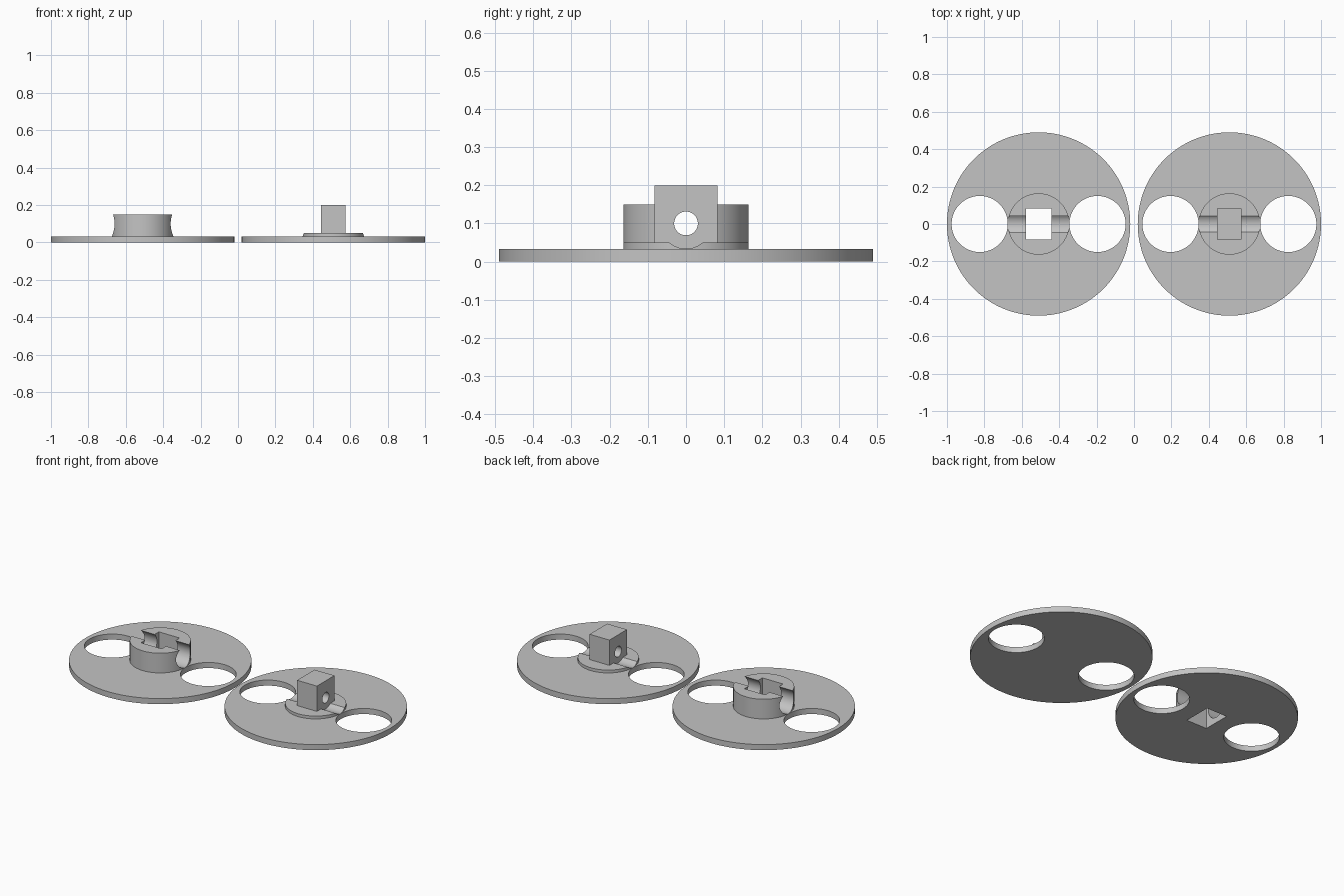
import bpy
import math

cube = bpy.data.objects.get("Cube")
if cube:
    bpy.data.objects.remove(cube, do_unlink=True)

grey = bpy.data.materials.new("plain grey")
grey.use_nodes = True
colour = (0.55, 0.55, 0.55, 1)
grey.diffuse_color = colour
grey.node_tree.nodes["Principled BSDF"].inputs["Base Color"].default_value = colour

PLATE_TOP = 0.033
BORE_Z = 0.1


def upright(name, x, radius, z0, z1):
    bpy.ops.mesh.primitive_cylinder_add(vertices=128, radius=radius, depth=z1 - z0,
                                        location=(x, 0, (z0 + z1) / 2))
    ob = bpy.context.object
    ob.name = name
    return ob


def along_x(name, x, radius, length):
    bpy.ops.mesh.primitive_cylinder_add(vertices=64, radius=radius, depth=length,
                                        location=(x, 0, BORE_Z),
                                        rotation=(0, math.pi / 2, 0))
    ob = bpy.context.object
    ob.name = name
    return ob


def block(name, x, width, depth, z0, z1):
    bpy.ops.mesh.primitive_cube_add(size=1, location=(x, 0, (z0 + z1) / 2))
    ob = bpy.context.object
    ob.name = name
    ob.scale = (width, depth, z1 - z0)
    bpy.ops.object.transform_apply(location=False, rotation=False, scale=True)
    return ob


def combine(target, tool, operation):
    mod = target.modifiers.new(operation.lower(), 'BOOLEAN')
    mod.operation = operation
    mod.solver = 'EXACT'
    mod.object = tool
    bpy.ops.object.select_all(action='DESELECT')
    bpy.context.view_layer.objects.active = target
    target.select_set(True)
    bpy.ops.object.modifier_apply(modifier=mod.name)
    bpy.data.objects.remove(tool, do_unlink=True)


def grooved_disc(name, x, hub_top):
    # Round plate with a hub, two finger holes and a round channel across the hub
    disc = upright(name, x, 0.49, 0, PLATE_TOP)
    combine(disc, upright("hub", x, 0.164, 0.01, hub_top), 'UNION')
    for side in (-1, 1):
        combine(disc, upright("hole", x + side * 0.315, 0.15, -0.1, 0.3), 'DIFFERENCE')
    combine(disc, along_x("channel", x, 0.0662, 0.5), 'DIFFERENCE')
    return disc


# Socket half: tall hub with a rectangular through-hole
socket = grooved_disc("socket_disc", -0.51, 0.15)
combine(socket, block("slot", -0.51, 0.136, 0.168, -0.1, 0.3), 'DIFFERENCE')

# Plug half: low pad with a square post, bored through sideways
plug = grooved_disc("plug_disc", 0.51, 0.05)
combine(plug, block("post", 0.51, 0.13, 0.164, 0.015, 0.2), 'UNION')
combine(plug, along_x("bore", 0.51, 0.031, 0.5), 'DIFFERENCE')

# Shared colour and shading
for ob in (socket, plug):
    ob.data.materials.clear()
    ob.data.materials.append(grey)
    bpy.ops.object.select_all(action='DESELECT')
    bpy.context.view_layer.objects.active = ob
    ob.select_set(True)
    bpy.ops.object.shade_smooth_by_angle(angle=math.radians(30))
